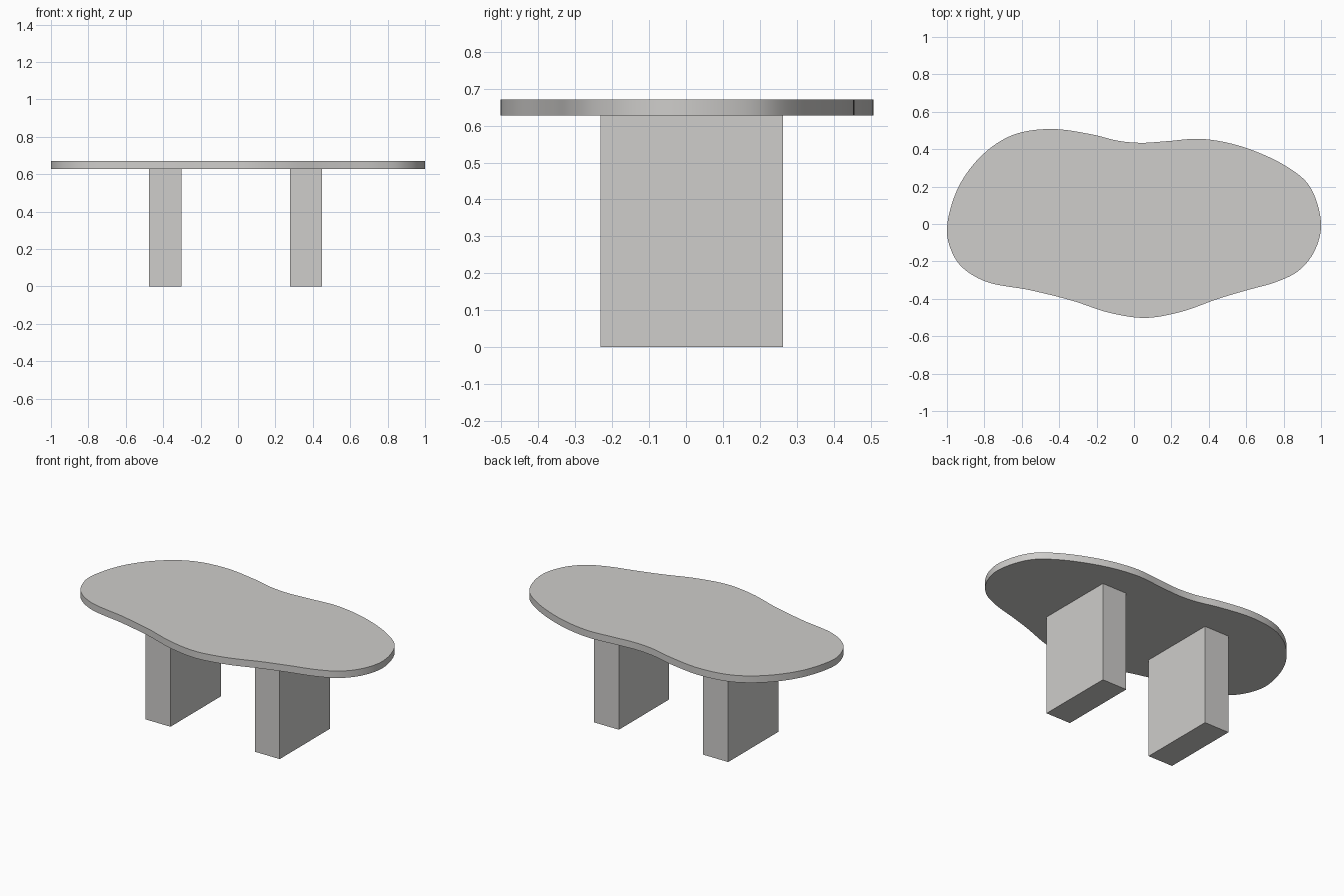
import bpy, bmesh, math
from mathutils import Vector

if "Cube" in bpy.data.objects:
    bpy.data.objects.remove(bpy.data.objects["Cube"])

mat = bpy.data.materials.new("warm_light_grey")
mat.diffuse_color = (0.62, 0.61, 0.595, 1.0)
mat.use_nodes = True
mat.node_tree.nodes["Principled BSDF"].inputs["Base Color"].default_value = mat.diffuse_color

# Tabletop outline control points, clockwise seen from above
OUTLINE = [(-1.0, -0.02), (-0.94, 0.195), (-0.81, 0.37), (-0.65, 0.475), (-0.45, 0.508),
           (-0.23, 0.48), (-0.08, 0.444), (0.04, 0.434), (0.18, 0.443), (0.36, 0.455),
           (0.58, 0.413), (0.82, 0.305), (0.94, 0.2), (1.0, 0.0), (0.965, -0.145),
           (0.88, -0.25), (0.76, -0.31), (0.6, -0.355), (0.45, -0.4), (0.25, -0.47),
           (0.06, -0.502), (-0.13, -0.475), (-0.33, -0.41), (-0.55, -0.355), (-0.8, -0.305),
           (-0.93, -0.22), (-0.985, -0.12)]


def smooth_loop(pts, steps=8):
    """Closed centripetal Catmull-Rom spline through the points."""
    p = [Vector(q) for q in pts]
    n, out = len(p), []
    for i in range(n):
        a, b, c, d = (p[(i + k) % n] for k in (-1, 0, 1, 2))
        t1 = math.sqrt((b - a).length)
        t2 = t1 + math.sqrt((c - b).length)
        t3 = t2 + math.sqrt((d - c).length)
        for s in range(steps):
            t = t1 + (t2 - t1) * s / steps
            a1 = a.lerp(b, t / t1)
            a2 = b.lerp(c, (t - t1) / (t2 - t1))
            a3 = c.lerp(d, (t - t2) / (t3 - t2))
            b1 = a1.lerp(a2, t / t2)
            b2 = a2.lerp(a3, (t - t1) / (t3 - t1))
            out.append(b1.lerp(b2, (t - t1) / (t2 - t1)))
    return out


def prism(name, pts, z0, z1, smooth=False):
    """Closed slab extruded upward from an outline."""
    bm = bmesh.new()
    low = [bm.verts.new((x, y, z0)) for x, y in pts]
    top = [bm.verts.new((x, y, z1)) for x, y in pts]
    n = len(pts)
    bm.faces.new(low)
    bm.faces.new(top)
    for i in range(n):
        j = (i + 1) % n
        bm.faces.new((low[i], low[j], top[j], top[i]))
    bmesh.ops.recalc_face_normals(bm, faces=bm.faces)
    me = bpy.data.meshes.new(name)
    bm.to_mesh(me)
    bm.free()
    me.materials.append(mat)
    ob = bpy.data.objects.new(name, me)
    bpy.context.collection.objects.link(ob)
    if smooth:
        bpy.ops.object.select_all(action='DESELECT')
        ob.select_set(True)
        bpy.context.view_layer.objects.active = ob
        bpy.ops.object.shade_smooth_by_angle(angle=math.radians(30))
    return ob


# Organic tabletop
prism("tabletop", smooth_loop(OUTLINE), 0.627, 0.67, smooth=True)

# Two slab legs
for name, x0 in (("left_leg", -0.475), ("right_leg", 0.278)):
    x1 = x0 + 0.172
    prism(name, [(x0, -0.232), (x1, -0.232), (x1, 0.263), (x0, 0.263)], 0.0, 0.627)
